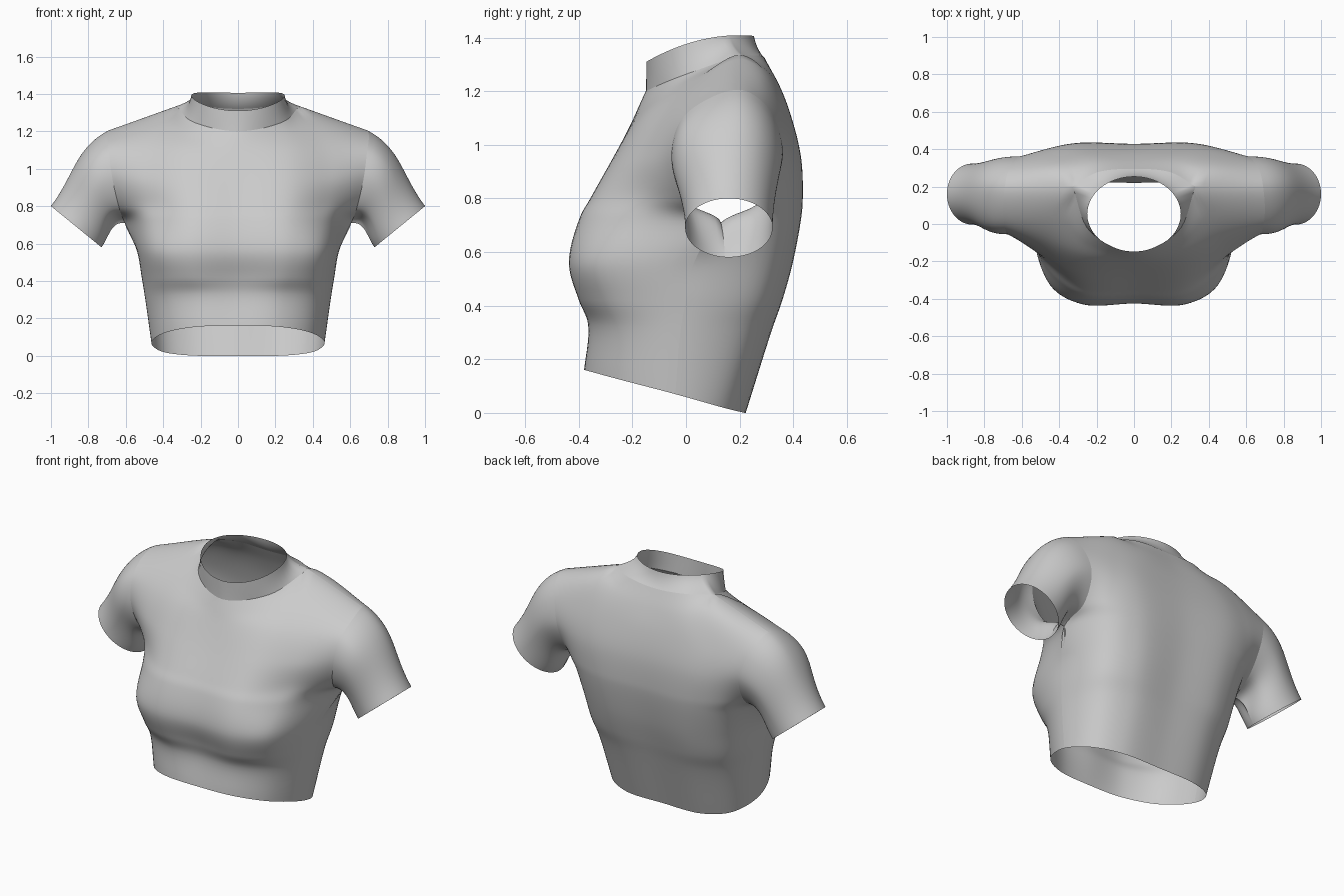
import bpy, math
from mathutils import Vector as V

if "Cube" in bpy.data.objects:
    bpy.data.objects.remove(bpy.data.objects["Cube"])

N, M = 8, 7      # samples between control columns / control rows
ARMPIT = 4       # control row where the side seam ends and the armhole starts

# Half-panel control rows, hem to shoulder: centre (y, z), two mid points, outer edge
FRONT = [
    ((-.38, .16), (.22, -.36, .155), (.385, -.25, .125), (.463, -.04, .07)),
    ((-.36, .33), (.23, -.355, .33), (.41, -.25, .32), (.497, -.02, .31)),
    ((-.385, .42), (.26, -.392, .42), (.43, -.285, .42), (.515, 0, .42)),
    ((-.425, .56), (.28, -.428, .56), (.45, -.325, .56), (.54, .03, .56)),
    ((-.388, .73), (.28, -.38, .73), (.47, -.235, .72), (.605, .13, .71)),
    ((-.352, .80), (.28, -.34, .80), (.48, -.19, .80), (.635, 0, .79)),
    ((-.27, .95), (.28, -.26, .95), (.50, -.155, .95), (.672, -.055, .95)),
    ((-.20, 1.09), (.27, -.17, 1.1), (.48, -.08, 1.11), (.69, -.02, 1.09)),
    ((-.173, 1.15), (.255, -.10, 1.18), (.41, .05, 1.245), (.70, .08, 1.17)),
    ((-.15, 1.2), (.235, -.04, 1.248), (.328, .2, 1.335), (.69, .2, 1.205)),
]
BACK = [
    ((.22, 0), (.26, .21, .002), (.405, .13, .022), (.463, -.04, .07)),
    ((.315, .31), (.27, .31, .31), (.43, .22, .31), (.497, -.02, .31)),
    ((.35, .42), (.29, .35, .42), (.45, .26, .42), (.515, 0, .42)),
    ((.389, .56), (.30, .389, .56), (.465, .30, .56), (.54, .03, .56)),
    ((.422, .73), (.32, .422, .73), (.48, .35, .72), (.605, .13, .71)),
    ((.428, .80), (.32, .43, .80), (.49, .375, .80), (.592, .28, .79)),
    ((.423, .95), (.32, .427, .95), (.48, .398, .95), (.603, .36, .95)),
    ((.39, 1.1), (.30, .392, 1.1), (.46, .37, 1.1), (.64, .335, 1.09)),
    ((.345, 1.22), (.23, .34, 1.235), (.38, .295, 1.275), (.675, .275, 1.17)),
    ((.295, 1.32), (.2, .275, 1.332), (.328, .2, 1.335), (.69, .2, 1.205)),
]


def spline(pts, steps, before=None, after=None):
    """Centripetal curve through pts; optional neighbours set the end tangents."""
    p = [before or 2 * pts[0] - pts[1], *pts, after or 2 * pts[-1] - pts[-2]]
    out = []
    for a, b, c, d in zip(p, p[1:], p[2:], p[3:]):
        t1 = (b - a).length ** .5
        t2 = t1 + (c - b).length ** .5
        t3 = t2 + (d - c).length ** .5
        for i in range(steps):
            t = t1 + (t2 - t1) * i / steps
            a1 = a.lerp(b, t / t1)
            a2 = b.lerp(c, (t - t1) / (t2 - t1))
            a3 = c.lerp(d, (t - t2) / (t3 - t2))
            b1 = a1.lerp(a2, t / t2)
            b2 = a2.lerp(a3, (t - t1) / (t3 - t1))
            out.append(b1.lerp(b2, (t - t1) / (t2 - t1)))
    return out + [pts[-1].copy()]


def flip_x(p):
    return V((-p.x, p.y, p.z))


def make_grid(name, rows):
    w = len(rows[0])
    faces = [(r * w + c, r * w + c + 1, (r + 1) * w + c + 1, (r + 1) * w + c)
             for r in range(len(rows) - 1) for c in range(w - 1)]
    me = bpy.data.meshes.new(name)
    me.from_pydata([p for row in rows for p in row], [], faces)
    me.polygons.foreach_set("use_smooth", [True] * len(faces))
    ob = bpy.data.objects.new(name, me)
    bpy.context.collection.objects.link(ob)
    return ob


def control(table):
    return [[V((0, *r[0])), V(r[1]), V(r[2]), V(r[3])] for r in table]


def dense_rows(ctrl, other):
    rows = []
    for i, (row, opp) in enumerate(zip(ctrl, other)):
        if i == len(ctrl) - 1:   # neckline, corner, then shoulder seam
            neck = spline(row[:3], N, flip_x(row[1]))
            rows.append(neck + [row[2].lerp(row[3], k / N) for k in range(1, N + 1)])
        else:
            rows.append(spline(row, N, flip_x(row[1]), opp[2] if i < ARMPIT else None))
    return rows


def half_panel(rows, other):
    cols = []
    for j in range(3 * N + 1):
        over = other[-2][j] if j >= 2 * N else None   # roll over the shoulder
        cols.append(spline([r[j] for r in rows], M, None, over))
    return [list(r) for r in zip(*cols)]


def whole(row):
    return [flip_x(p) for p in row[:0:-1]] + row


# Front and back body panels
cf, cb = control(FRONT), control(BACK)
df, db = dense_rows(cf, cb), dense_rows(cb, cf)
front, back = half_panel(df, db), half_panel(db, df)
make_grid("front_panel", [whole(r) for r in front])
make_grid("back_panel", [whole(r)[::-1] for r in back])

# Sleeves: armhole loop swept down to a tilted oval cuff
armhole = [r[-1] for r in back[ARMPIT * M:]] + [r[-1] for r in front[ARMPIT * M:-1]][::-1]


def sleeve_line(p, steps=16):
    a = math.atan2((p.y - .15) / .21, (p.z - .96) / .25)
    q = V((.865 + .135 * math.cos(a), .16 + .163 * math.sin(a), .69 + .11 * math.cos(a)))
    k = (1 - math.cos(a)) / 2
    length = (q - p).length * 1.25
    t0 = V((.85, 0, -.45)).lerp(V((1, 0, .1)), k) * length
    t1 = V((.6, 0, -.8)) * length
    line = []
    for i in range(steps + 1):
        s = i / steps
        line.append(p * (2*s**3 - 3*s*s + 1) + t0 * (s**3 - 2*s*s + s)
                    + q * (3*s*s - 2*s**3) + t1 * (s**3 - s*s))
    return line


sleeve = [list(r) for r in zip(*[sleeve_line(p) for p in armhole])]
make_grid("sleeve_right", sleeve)
make_grid("sleeve_left", [[flip_x(p) for p in r[::-1]] for r in sleeve])

# Collar: band rising from the neckline, open seam at centre back
half_neck = front[-1][:2 * N + 1] + back[-1][:2 * N][::-1]


def collar_line(p, steps=8):
    a = math.atan2(p.x / .328, (.07 - p.y) / .22)
    x, y = .25 * math.sin(a), .053 - .2 * math.cos(a)
    t = (y + .147) / .4
    top = V((x, y, 1.31 + .228 * t - .132 * t * t))
    mid = V((top.x * .75 + p.x * .25, top.y * .75 + p.y * .25, p.z * .6 + top.z * .4))
    return [p.lerp(mid, i / steps).lerp(mid.lerp(top, i / steps), i / steps)
            for i in range(steps + 1)]


collar = [list(r) for r in zip(*[collar_line(p) for p in half_neck])]
make_grid("collar", [whole(r) for r in collar])
